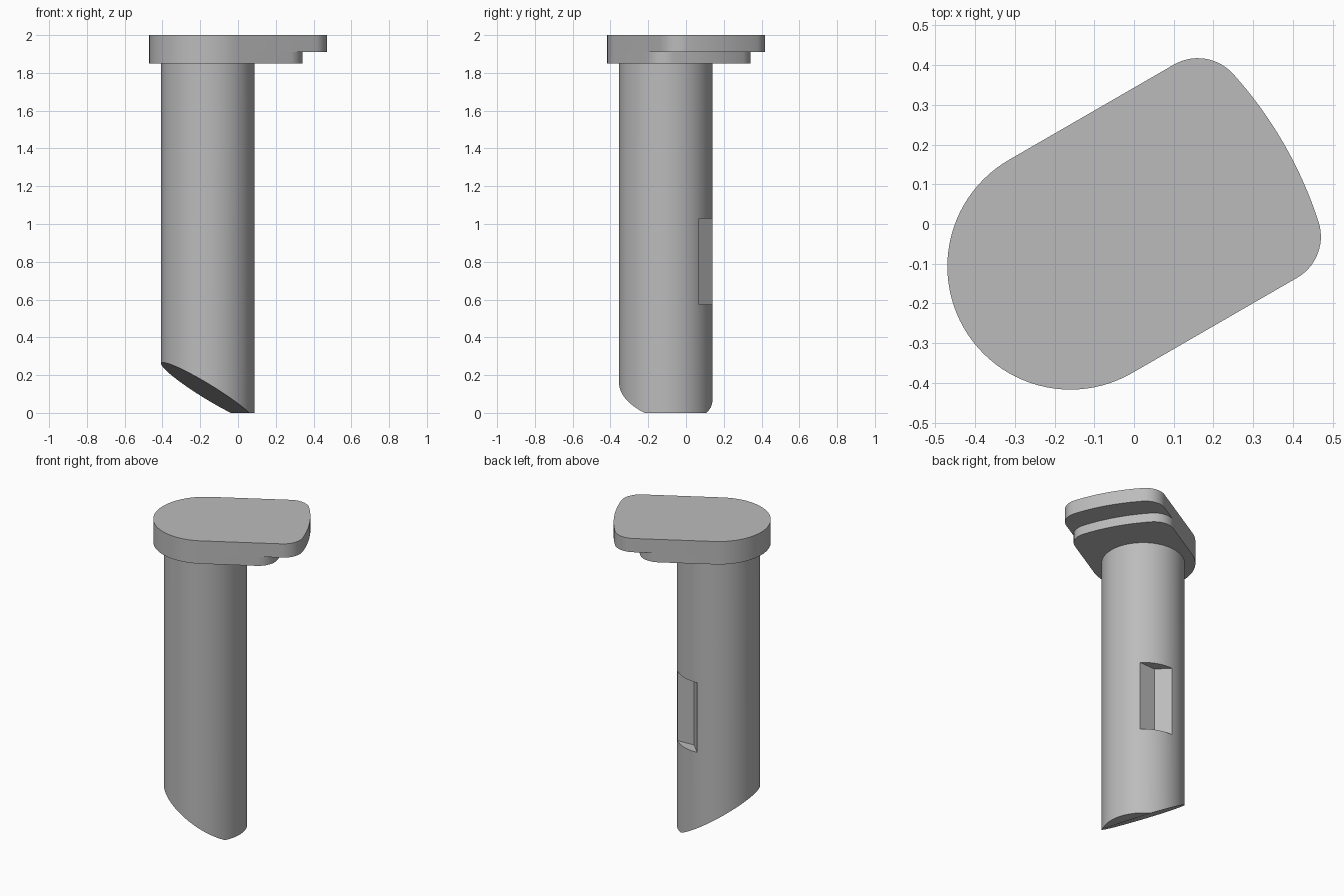
import bpy, bmesh, math
from mathutils import Vector, Matrix

cube = bpy.data.objects.get("Cube")
if cube:
    bpy.data.objects.remove(cube, do_unlink=True)

AXIS = Vector((-0.16, -0.107, 0))   # shaft centre line
SHAFT_R = 0.247
HEAD_R, CORNER_R, CORNER_U = 0.31, 0.12, 0.48
END_U, END_R = -0.41, 1.03          # centre and radius of the bowed end

steel = bpy.data.materials.new("plain grey")
steel.use_nodes = True
grey = (0.5, 0.5, 0.5, 1)
steel.diffuse_color = grey
steel.node_tree.nodes["Principled BSDF"].inputs["Base Color"].default_value = grey


def arc(cx, cy, r, start, end, steps):
    angles = [math.radians(start + (end - start) * i / steps) for i in range(steps + 1)]
    return [(cx + r * math.cos(a), cy + r * math.sin(a)) for a in angles]


def prism(outline, low, high):
    """Extrude a closed outline from low to high."""
    bm = bmesh.new()
    face = bm.faces.new([bm.verts.new((x, y, low)) for x, y in outline])
    top = bmesh.ops.extrude_face_region(bm, geom=[face])["geom"]
    verts = [v for v in top if isinstance(v, bmesh.types.BMVert)]
    bmesh.ops.translate(bm, verts=verts, vec=(0, 0, high - low))
    bmesh.ops.recalc_face_normals(bm, faces=bm.faces)
    return bm


def finish(bm, name, turn=0):
    bm.transform(Matrix.Translation(AXIS) @ Matrix.Rotation(math.radians(turn), 4, "Z"))
    mesh = bpy.data.meshes.new(name)
    bm.to_mesh(mesh)
    bm.free()
    mesh.materials.append(steel)
    obj = bpy.data.objects.new(name, mesh)
    bpy.context.collection.objects.link(obj)
    return obj


def select(obj):
    bpy.ops.object.select_all(action="DESELECT")
    obj.select_set(True)
    bpy.context.view_layer.objects.active = obj


def smooth(obj):
    select(obj)
    bpy.ops.object.shade_smooth_by_angle(angle=math.radians(25))


def head_outline(shift):
    """Round heel, straight sides, rounded corners and a bowed end."""
    v = HEAD_R - CORNER_R
    tip = math.degrees(math.atan2(v, CORNER_U - END_U))
    return (arc(0, 0, HEAD_R, 90, 270, 48)
            + arc(CORNER_U - shift, -v, CORNER_R, -90, -tip, 14)
            + arc(END_U - shift, 0, END_R, -tip, tip, 16)[1:-1]
            + arc(CORNER_U - shift, v, CORNER_R, tip, 90, 14))


# Two-tier head, the lower tier stopping short at the bowed end
for name, shift, low, high in (("head_plate", 0, 1.91, 2), ("head_step", 0.15, 1.85, 1.91)):
    smooth(finish(prism(head_outline(shift), low, high), name, turn=30))

# Shaft with a slanted tip
bm = prism(arc(0, 0, SHAFT_R, 0, 360, 96)[:-1], 0, 1.85)
bmesh.ops.bisect_plane(bm, geom=bm.verts[:] + bm.edges[:] + bm.faces[:],
                       plane_co=(0, 0, 0.112), plane_no=Vector((0.6, 0.18, 1)).normalized(),
                       clear_inner=True)
bmesh.ops.holes_fill(bm, edges=[e for e in bm.edges if e.is_boundary])
bmesh.ops.recalc_face_normals(bm, faces=bm.faces)
shaft = finish(bm, "shaft")

# V-shaped notch in the back of the shaft
corner, side_a, side_b = Vector((0.055, 0.172)), Vector((0.172, 0.177)), Vector((-0.017, 0.246))
notch = [corner, corner + (side_a - corner) * 2, Vector((0.3, 0.45)), corner + (side_b - corner) * 2]
cutter = finish(prism(notch, 0.575, 1.03), "notch_cutter")
cutter.hide_render = True
cut = shaft.modifiers.new("notch", "BOOLEAN")
cut.operation, cut.solver, cut.object = "DIFFERENCE", "EXACT", cutter
select(shaft)
bpy.ops.object.modifier_apply(modifier=cut.name)
bpy.data.objects.remove(cutter, do_unlink=True)
smooth(shaft)
